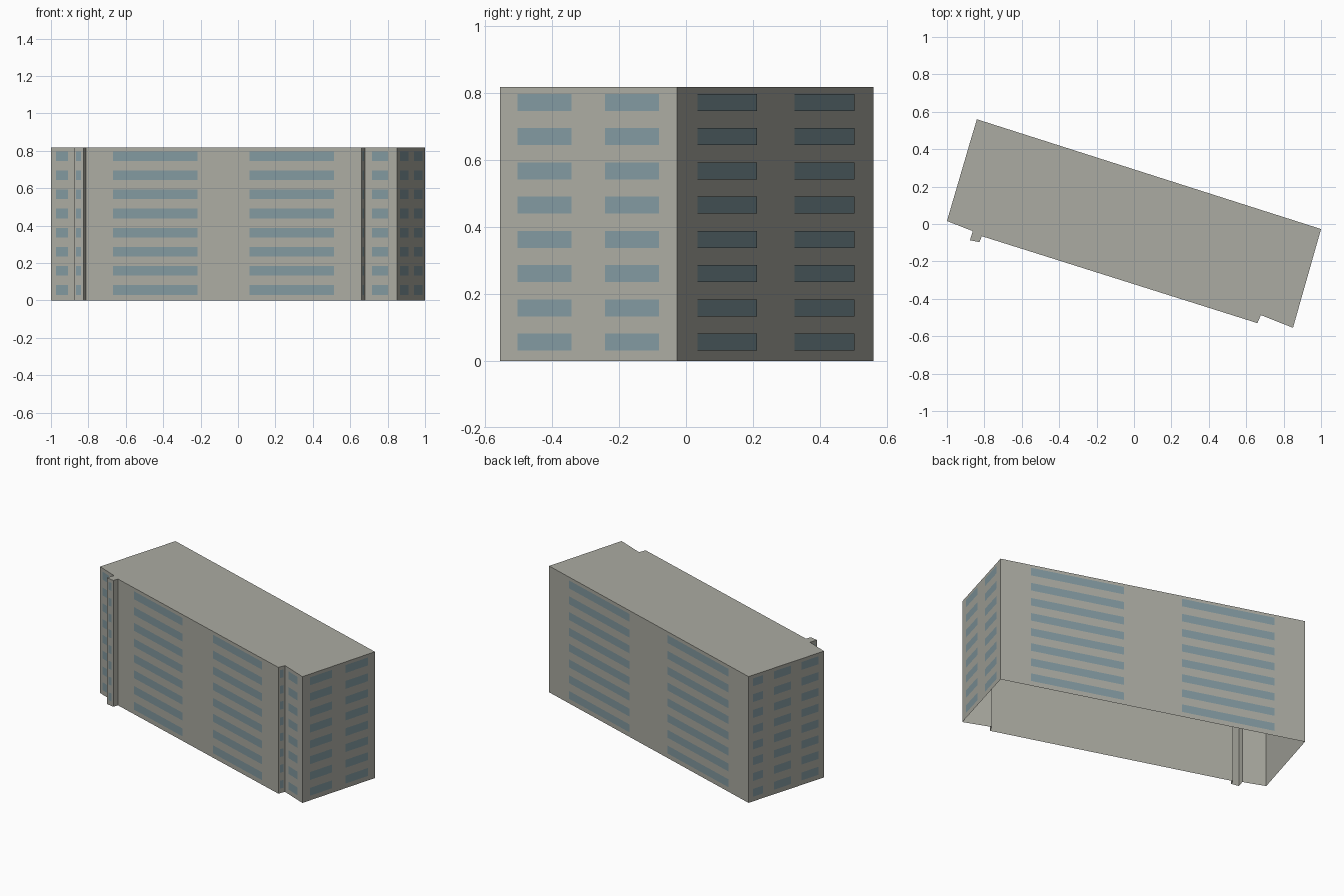
import bpy
import bmesh
from mathutils import Vector

cube = bpy.data.objects.get("Cube")
if cube:
    bpy.data.objects.remove(cube, do_unlink=True)

HEIGHT = 0.818
FLOORS = 8
STOREY = HEIGHT / FLOORS
PROUD = 0.002  # window plates sit just outside the wall

PAIR = [(0.1, 0.405), (0.595, 0.9)]
SINGLE = [(0.23, 0.73)]
FIRST = [(0.2, 0.67)]
BLANK = []

# Footprint corners, counterclockwise, each with the window layout of the wall that follows
OUTLINE = [
    (-1.0, 0.016, FIRST),
    (-0.862, -0.038, SINGLE),
    (-0.877, -0.087, SINGLE),
    (-0.826, -0.097, BLANK),
    (-0.814, -0.065, PAIR),
    (0.66, -0.53, SINGLE),
    (0.678, -0.487, SINGLE),
    (0.85, -0.555, PAIR),
    (1.0, -0.027, PAIR),
    (-0.84, 0.56, SINGLE),
    (-0.882, 0.419, PAIR),
]


def make_material(name, color):
    mat = bpy.data.materials.new(name)
    mat.use_nodes = True
    mat.diffuse_color = color
    mat.node_tree.nodes["Principled BSDF"].inputs["Base Color"].default_value = color
    return mat


def finish(bm, name, mat):
    mesh = bpy.data.meshes.new(name)
    bm.to_mesh(mesh)
    bm.free()
    mesh.materials.append(mat)
    obj = bpy.data.objects.new(name, mesh)
    bpy.context.collection.objects.link(obj)
    return obj


def upright_quad(bm, a, b, low, high):
    corners = [(a, low), (b, low), (b, high), (a, high)]
    bm.faces.new([bm.verts.new((p.x, p.y, z)) for p, z in corners])


wall_mat = make_material("warm grey wall", (0.41, 0.41, 0.363, 1))
glass_mat = make_material("blue grey glass", (0.225, 0.32, 0.352, 1))

points = [Vector((x, y)) for x, y, _ in OUTLINE]
walls = list(zip(points, points[1:] + points[:1], [w for _, _, w in OUTLINE]))

# Building shell: walls and flat roof, open underneath
bm = bmesh.new()
for start, end, _ in walls:
    upright_quad(bm, start, end, 0, HEIGHT)
bm.faces.new([bm.verts.new((p.x, p.y, HEIGHT)) for p in points])
bmesh.ops.remove_doubles(bm, verts=bm.verts, dist=0.0001)
finish(bm, "building_shell", wall_mat)

# Window plates: same layout repeated on every floor
bm = bmesh.new()
for start, end, layout in walls:
    run = end - start
    offset = Vector((run.y, -run.x)).normalized() * PROUD
    for left, right in layout:
        for floor in range(FLOORS):
            upright_quad(bm, start + run * left + offset, start + run * right + offset,
                         STOREY * (floor + 0.3), STOREY * (floor + 0.8))
finish(bm, "window_bands", glass_mat)
